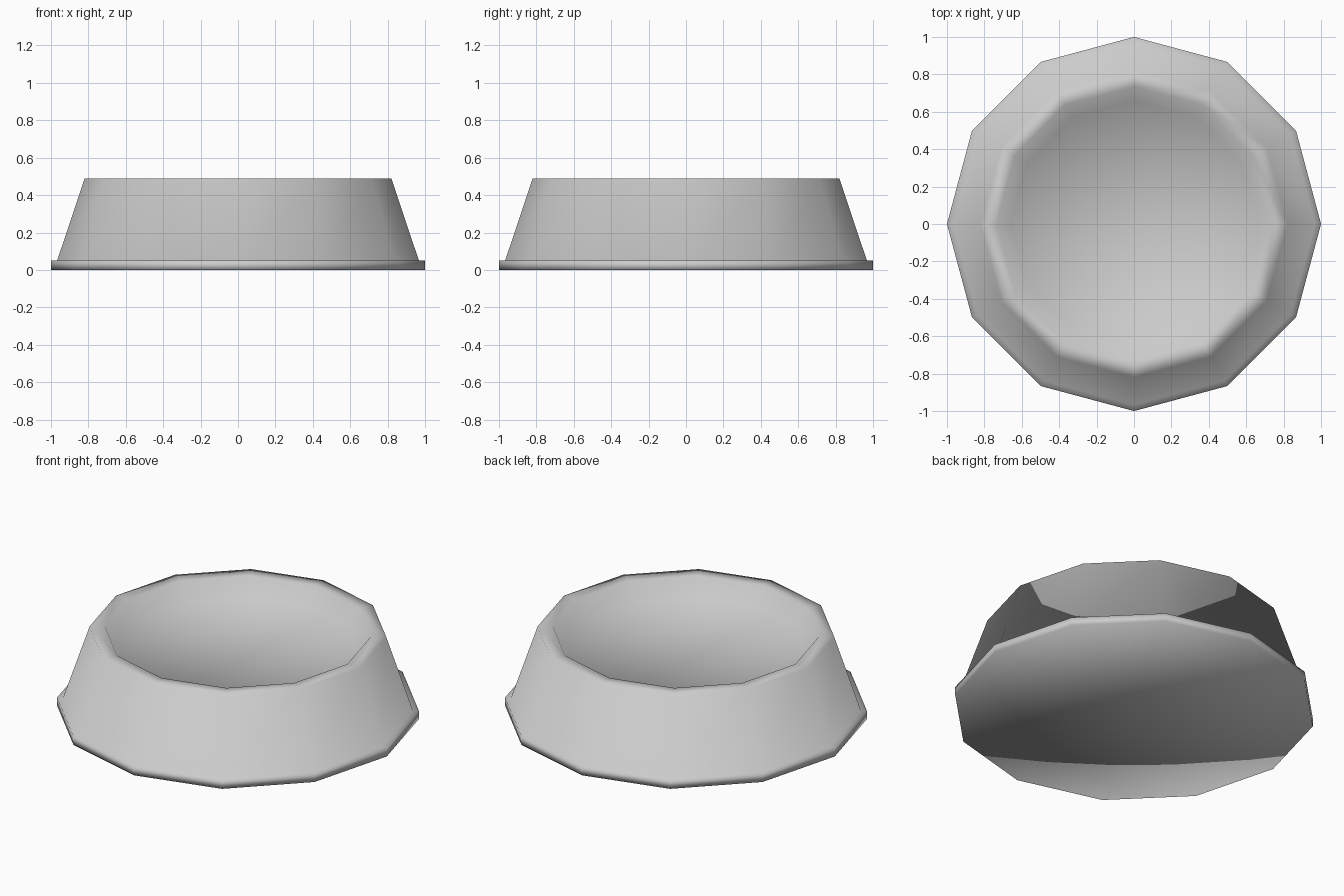
import bpy, bmesh, math

if "Cube" in bpy.data.objects:
    bpy.data.objects.remove(bpy.data.objects["Cube"])

SIDES = 12

# One plain grey for the whole dish
grey = bpy.data.materials.new("light_grey")
grey.use_nodes = True
colour = (0.6, 0.6, 0.6, 1)
grey.diffuse_color = colour
grey.node_tree.nodes["Principled BSDF"].inputs["Base Color"].default_value = colour

# Profile (radius, height): foot, ledge, tapered wall, flat rim, sloped inner lip
profile = [(1, 0), (1, 0.05), (0.967, 0.05), (0.82, 0.49), (0.735, 0.49), (0.66, 0.4)]

bm = bmesh.new()
rings = []
for r, z in profile:
    angles = [math.tau * i / SIDES for i in range(SIDES)]
    rings.append([bm.verts.new((r * math.cos(a), r * math.sin(a), z)) for a in angles])

# Walls between neighbouring rings
for low, high in zip(rings, rings[1:]):
    for i in range(SIDES):
        j = (i + 1) % SIDES
        bm.faces.new((low[i], low[j], high[j], high[i]))

# Underside and shallow inner floor, each a fan around a centre point
for ring, z in ((rings[0][::-1], profile[0][1]), (rings[-1], profile[-1][1])):
    centre = bm.verts.new((0, 0, z))
    for i in range(SIDES):
        bm.faces.new((ring[i], ring[(i + 1) % SIDES], centre))
for face in bm.faces:
    face.smooth = True

mesh = bpy.data.meshes.new("bowl")
bm.to_mesh(mesh)
bm.free()
mesh.materials.append(grey)
bpy.context.collection.objects.link(bpy.data.objects.new("bowl", mesh))
